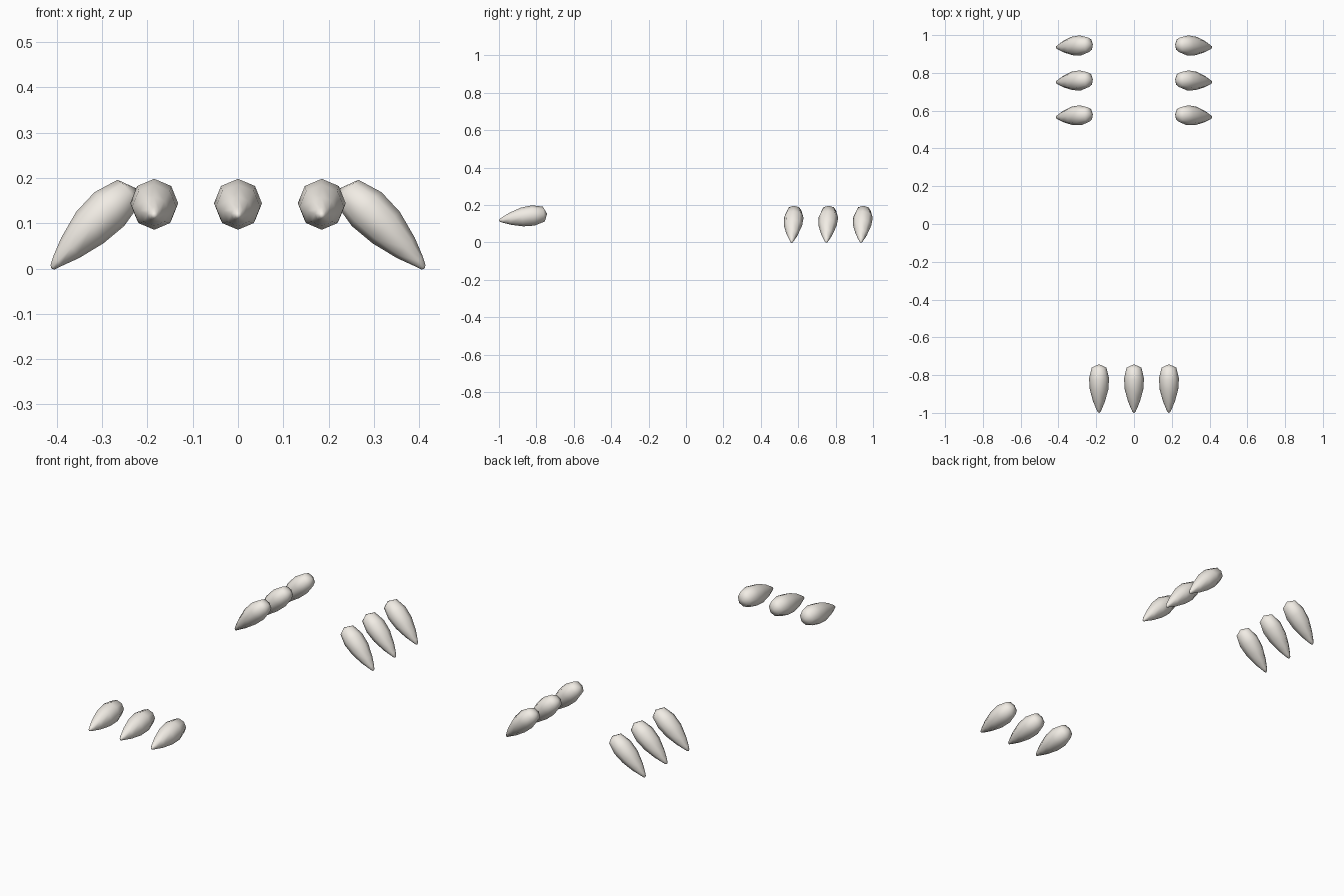
import bpy, bmesh, math
from mathutils import Vector

if "Cube" in bpy.data.objects:
    bpy.data.objects.remove(bpy.data.objects["Cube"])

# claw profile: (fraction of length, half-width, bow weight)
PROFILE = [(0.07, 0.039, 1.0), (0.29, 0.053, 1.0), (0.52, 0.049, 0.85),
           (0.76, 0.032, 0.5), (0.92, 0.015, 0.25), (0.985, 0.007, 0.05)]
SIDES = 8

# warm ivory
ivory = bpy.data.materials.new("ivory")
ivory.diffuse_color = (0.88, 0.84, 0.78, 1.0)
ivory.use_nodes = True
ivory.node_tree.nodes["Principled BSDF"].inputs["Base Color"].default_value = ivory.diffuse_color


def claw(name, root, tip, height, bow):
    """Eight-sided teardrop running from a blunt root to a pointed tip."""
    root, tip = Vector(root), Vector(tip)
    axis = tip - root
    side = axis.cross(Vector((0, 0, 1))).normalized()
    up = side.cross(axis).normalized()
    bm = bmesh.new()
    rings = []
    for t, r, b in PROFILE:
        centre = root + axis * t + up * bow * b
        rings.append([bm.verts.new(centre
                                   + side * r * math.cos(2 * math.pi * k / SIDES)
                                   + up * r * height * math.sin(2 * math.pi * k / SIDES))
                      for k in range(SIDES)])
    back = bm.verts.new(root + up * bow * 0.7)
    point = bm.verts.new(tip)
    for k in range(SIDES):
        n = (k + 1) % SIDES
        for a, b in zip(rings, rings[1:]):
            bm.faces.new((a[k], a[n], b[n], b[k]))
        bm.faces.new((back, rings[0][n], rings[0][k]))
        bm.faces.new((point, rings[-1][k], rings[-1][n]))
    bmesh.ops.recalc_face_normals(bm, faces=bm.faces)
    for f in bm.faces:
        f.smooth = True
    mesh = bpy.data.meshes.new(name)
    bm.to_mesh(mesh)
    bm.free()
    mesh.materials.append(ivory)
    bpy.context.collection.objects.link(bpy.data.objects.new(name, mesh))


for i in range(3):
    # front claws, pointing forward
    x = (i - 1) * 0.185
    claw(f"front_claw_{i + 1}", (x, -0.742, 0.151), (x, -1.0, 0.117), 1.03, 0.003)
    # side claws, pointing outward and down
    y = 0.577 + i * 0.185
    for s, label in ((-1, "left"), (1, "right")):
        claw(f"{label}_claw_{i + 1}", (s * 0.219, y + 0.004, 0.170),
             (s * 0.412, y - 0.012, 0.0), 0.94, 0.014)
